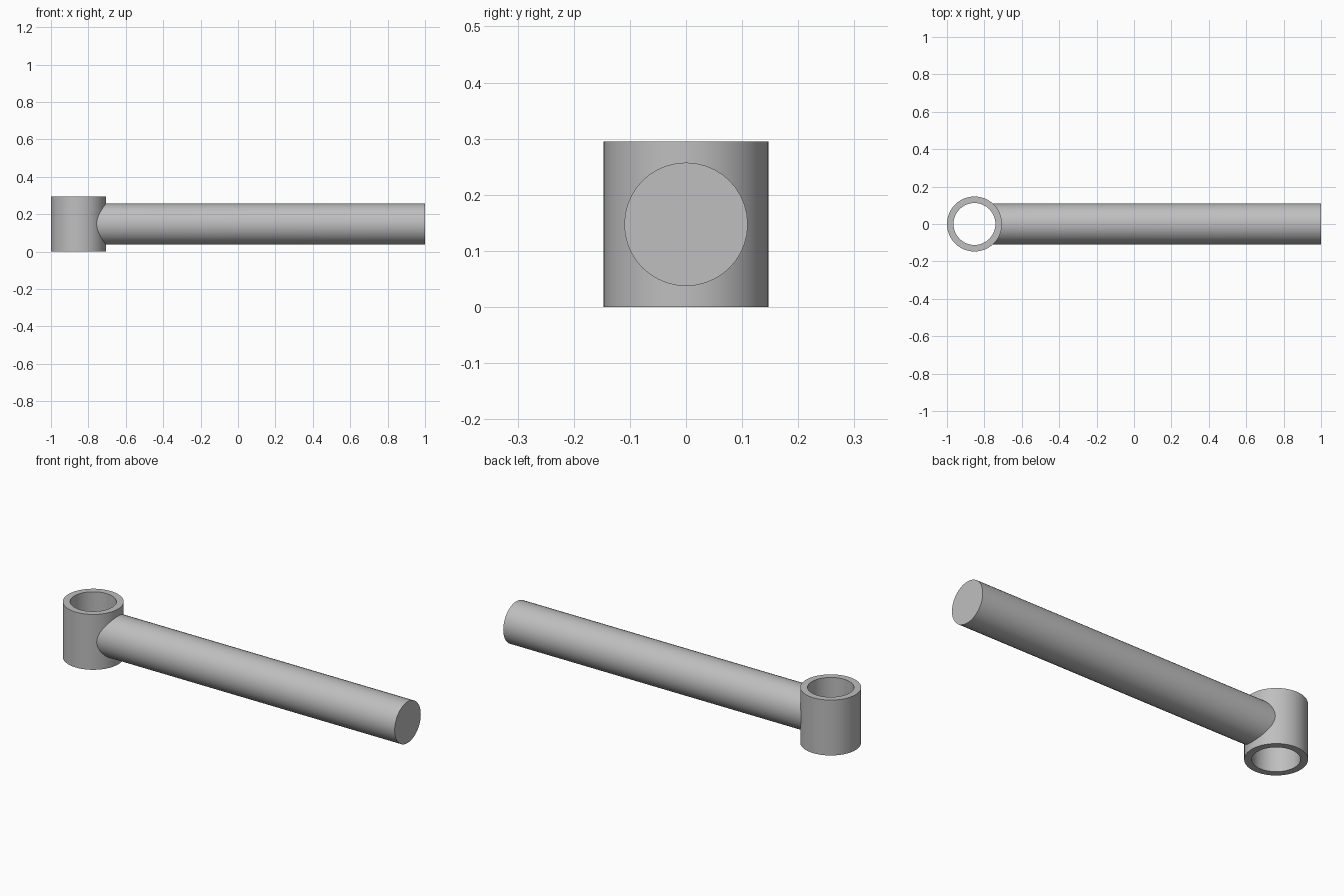
import bpy, bmesh
from math import sin, cos, pi, sqrt, radians

cube = bpy.data.objects.get("Cube")
if cube:
    bpy.data.objects.remove(cube, do_unlink=True)

HEIGHT = 0.295
OUTER, BORE, ROD = 0.147, 0.112, 0.11
RING_X = -1 + OUTER

steel = bpy.data.materials.new("grey steel")
steel.use_nodes = True
grey = (0.52, 0.52, 0.52, 1)
steel.diffuse_color = grey
steel.node_tree.nodes["Principled BSDF"].inputs["Base Color"].default_value = grey


def loop(bm, count, point):
    """One closed ring of vertices from a function of the angle."""
    return [bm.verts.new(point(2 * pi * i / count)) for i in range(count)]


def bridge(bm, a, b):
    """Quads between two vertex rings."""
    n = len(a)
    for i in range(n):
        j = (i + 1) % n
        bm.faces.new((a[i], a[j], b[j], b[i]))


def finish(bm, name):
    bmesh.ops.recalc_face_normals(bm, faces=bm.faces)
    mesh = bpy.data.meshes.new(name)
    bm.to_mesh(mesh)
    bm.free()
    mesh.materials.append(steel)
    obj = bpy.data.objects.new(name, mesh)
    bpy.context.collection.objects.link(obj)
    bpy.ops.object.select_all(action='DESELECT')
    obj.select_set(True)
    bpy.context.view_layer.objects.active = obj
    bpy.ops.object.shade_smooth_by_angle(angle=radians(30))
    return obj


# Upright sleeve with an open bore
bm = bmesh.new()
profile = [(OUTER, 0), (OUTER, HEIGHT), (BORE, HEIGHT), (BORE, 0)]
rings = [loop(bm, 48, lambda t: (RING_X + r * cos(t), r * sin(t), z)) for r, z in profile]
for k in range(4):
    bridge(bm, rings[k], rings[(k + 1) % 4])
finish(bm, "socket_sleeve")

# Round handle, its near end saddled into the sleeve wall
SADDLE = OUTER - 0.008
bm = bmesh.new()
near = loop(bm, 40, lambda t: (RING_X + sqrt(SADDLE ** 2 - (ROD * sin(t)) ** 2),
                               ROD * sin(t), HEIGHT / 2 + ROD * cos(t)))
far = loop(bm, 40, lambda t: (1, ROD * sin(t), HEIGHT / 2 + ROD * cos(t)))
bridge(bm, near, far)
bm.faces.new(far)
finish(bm, "handle_rod")
